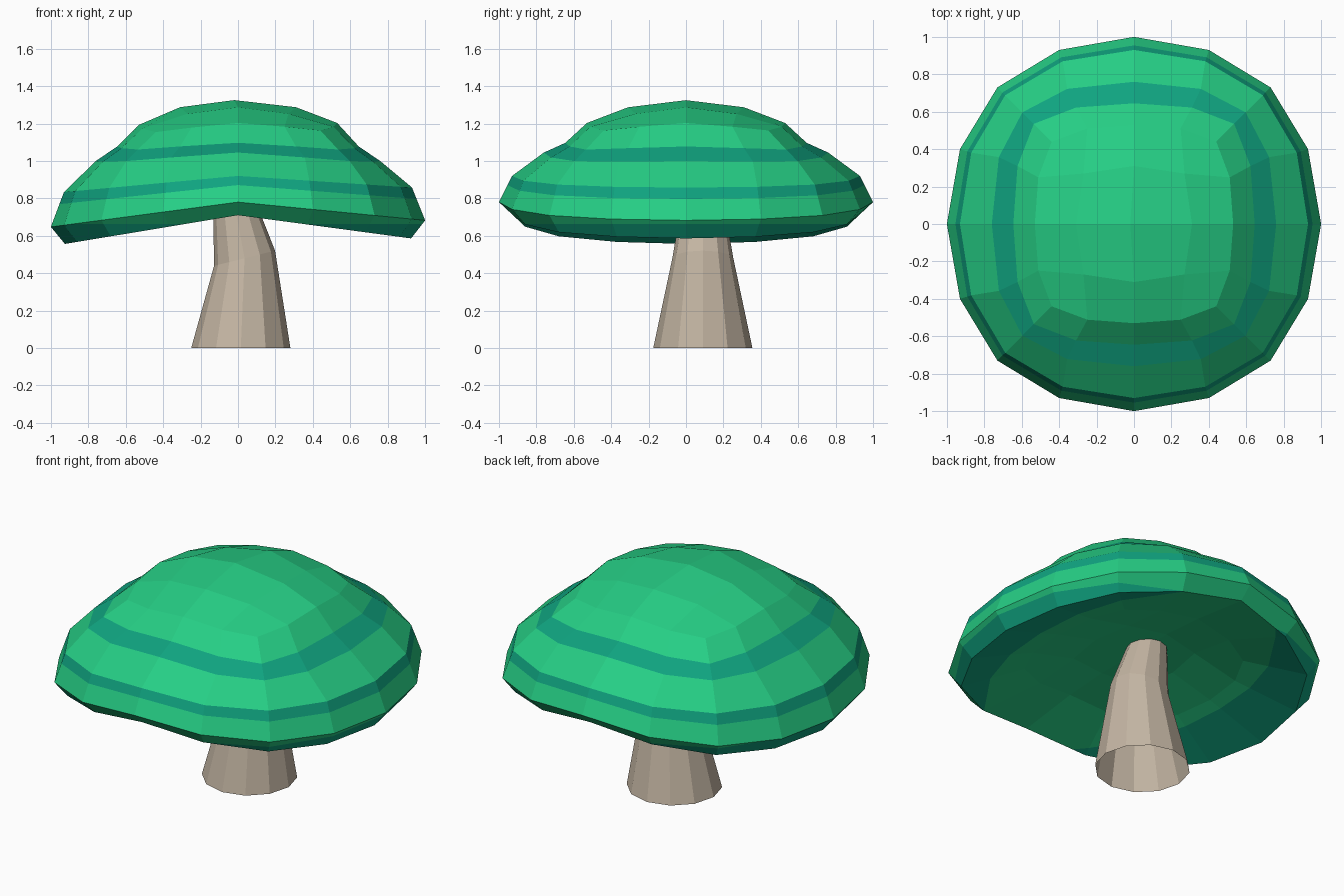
import bpy, bmesh, math
from mathutils import Vector

if "Cube" in bpy.data.objects:
    bpy.data.objects.remove(bpy.data.objects["Cube"])


def material(name, rgb):
    m = bpy.data.materials.new(name)
    m.diffuse_color = (*rgb, 1)
    m.use_nodes = True
    m.node_tree.nodes["Principled BSDF"].inputs["Base Color"].default_value = m.diffuse_color
    return m


GREEN = material("cap green", (0.019, 0.62, 0.235))
TEAL = material("stripe teal", (0.005, 0.37, 0.215))
STALK = material("stalk beige", (0.55, 0.465, 0.366))


def make_object(name, bm, mats):
    me = bpy.data.meshes.new(name)
    bm.to_mesh(me)
    bm.free()
    for m in mats:
        me.materials.append(m)
    ob = bpy.data.objects.new(name, me)
    bpy.context.collection.objects.link(ob)
    return ob


# Squarish 16-point rings: radius, mid (along, out), corner, z, drop per |x|, tilt, corner drop
CREST = (0.31, 0.45, 0.97, 0.87, 1.287, 0.00, 0.0, 0.035)
SHOULDER = (0.53, 0.47, 0.965, 0.83, 1.203, 0.01, 0.01, 0.04)
STRIPE_TOP = (0.645, 0.48, 0.965, 0.83, 1.097, 0.03, 0.0, 0.02)
STRIPE_LOW = (0.76, 0.47, 0.95, 0.785, 1.045, 0.06, 0.0, 0.01)
EDGE = (0.93, 0.41, 0.935, 0.74, 0.92, 0.08, 0.013, 0.0)
RIM = (1.0, 0.40, 0.93, 0.73, 0.78, 0.115, 0.0175, 0.0)
LIP = (0.925, 0.40, 0.93, 0.735, 0.71, 0.15, 0.016, 0.0)
UNDER = (0.55, 0.45, 0.95, 0.78, 0.76, 0.12, 0.01, 0.0)
UNDER_IN = (0.28, 0.45, 0.97, 0.85, 0.78, 0.06, 0.0, 0.0)
EDGE_LOW = tuple(e + (r - e) * 0.35 for e, r in zip(EDGE, RIM))


def point(ring, i, j):
    """Position of grid step (i, j), where the larger of |i|, |j| is 2."""
    a, mu, mv, c, z, drop, tilt, cd = ring
    s = min(abs(i), abs(j))
    out, along = a * (1, mv, c)[s], a * (0, mu, c)[s]
    ox, oy = (out, along) if abs(i) >= abs(j) else (along, out)
    x, y = math.copysign(ox, i), math.copysign(oy, j)
    return Vector((x, y, z - drop * abs(x) + tilt * x - cd * s / 2))


steps = ([(2, j) for j in range(-2, 2)] + [(i, 2) for i in range(2, -2, -1)]
         + [(-2, j) for j in range(2, -2, -1)] + [(i, -2) for i in range(-2, 2)])

bm = bmesh.new()


def grid_patch(loop, inner_ring, centre):
    """Close a 16-point loop with a 4 x 4 grid of quads."""
    g = dict(zip(steps, loop))
    for i in (-1, 0, 1):
        for j in (-1, 0, 1):
            p = centre if i == j == 0 else point(inner_ring, 2 * i, 2 * j)
            g[i, j] = bm.verts.new(p)
    return [bm.faces.new((g[i, j], g[i + 1, j], g[i + 1, j + 1], g[i, j + 1]))
            for i in range(-2, 2) for j in range(-2, 2)]


# Cap: lofted rings, with teal on the two stripe bands
rings = [SHOULDER, STRIPE_TOP, STRIPE_LOW, EDGE, EDGE_LOW, RIM, LIP, UNDER]
loops = [[bm.verts.new(point(r, i, j)) for i, j in steps] for r in rings]
underside = []
for b in range(len(rings) - 1):
    for k in range(16):
        n = (k + 1) % 16
        f = bm.faces.new((loops[b][k], loops[b + 1][k], loops[b + 1][n], loops[b][n]))
        f.material_index = 1 if b in (1, 3) else 0
        if b >= 5:
            underside.append(f)
grid_patch(loops[0], CREST, (-0.02, 0, 1.325))
underside += grid_patch(loops[-1], UNDER_IN, (0, 0, 0.78))

# Underside: cut at one height and painted teal below it
for f in underside:
    f.material_index = 2
parts = set(underside)
for f in underside:
    parts.update(f.edges)
    parts.update(f.verts)
bmesh.ops.bisect_plane(bm, geom=list(parts), dist=1e-5,
                       plane_co=(0, 0, 0.662), plane_no=(0, 0, 1))
for f in bm.faces:
    if f.material_index == 2:
        f.material_index = 1 if f.calc_center_median().z < 0.662 else 0
bmesh.ops.recalc_face_normals(bm, faces=bm.faces)
make_object("cap", bm, [GREEN, TEAL])

# Stalk: bent, tapering 12-sided tube, open at the base
bm = bmesh.new()
sections = [(0.015, 0.265, 0.0, 0.0), (0.035, 0.163, 0.48, 0.25), (-0.025, 0.108, 0.80, 0.1)]
tubes = []
for cx, r, z, slope in sections:
    loop = []
    for k in range(12):
        t = math.tau * k / 12
        dx = r * math.cos(t)
        loop.append(bm.verts.new((cx + dx, 0.09 + r * math.sin(t), z + slope * dx)))
    tubes.append(loop)
for lo, hi in zip(tubes, tubes[1:]):
    for k in range(12):
        n = (k + 1) % 12
        bm.faces.new((lo[k], lo[n], hi[n], hi[k]))
make_object("stalk", bm, [STALK])
